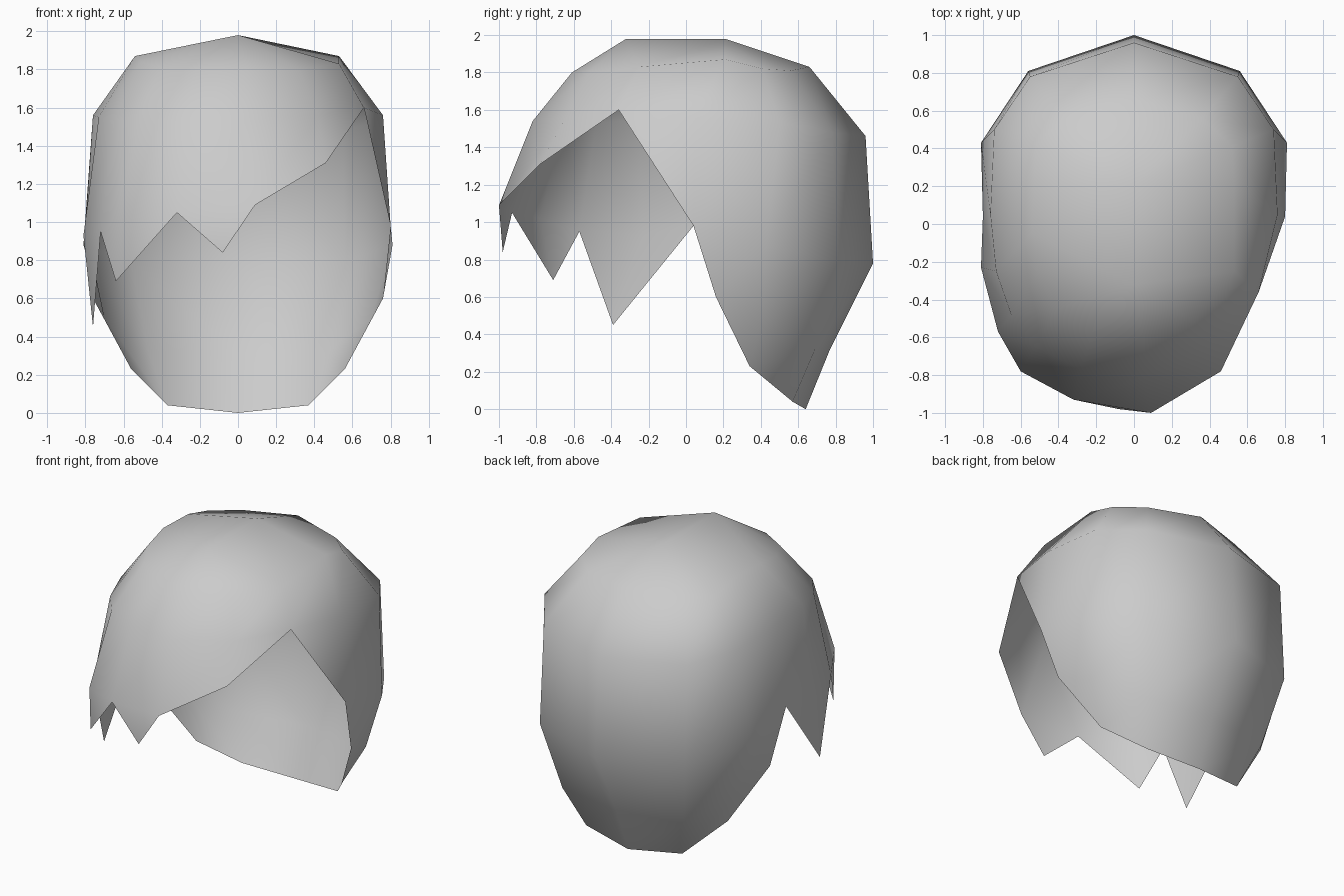
import bpy
import bmesh

cube = bpy.data.objects.get("Cube")
if cube:
    bpy.data.objects.remove(cube, do_unlink=True)

# One plain grey colour
grey = bpy.data.materials.new("light_grey")
grey.use_nodes = True
colour = (0.6, 0.6, 0.6, 1.0)
grey.diffuse_color = colour
grey.node_tree.nodes["Principled BSDF"].inputs["Base Color"].default_value = colour


def mirrored(half):
    """Row across the back: +x side to the centre, then its mirror image."""
    return half + [(-x, y, z) for x, y, z in reversed(half[:-1])]


# Rows run from the +x temple round the back, then along the fringe to the +x brow
parting_back, parting_front = (0, .21, 1.98), (0, -.32, 1.98)
top = [parting_back] * 7 + [parting_front] * 7

crown = mirrored([(.53, .21, 1.87), (.52, .41, 1.82), (.36, .56, 1.81), (0, .66, 1.83)]) + [
    (-.54, -.05, 1.87), (-.51, -.26, 1.84), (-.41, -.45, 1.81), (-.22, -.57, 1.80),
    (.05, -.61, 1.80), (.32, -.52, 1.80), (.53, -.25, 1.83)]

brow_peak = (.66, -.36, 1.60)
upper = mirrored([(.76, .05, 1.56), (.74, .50, 1.53), (.55, .78, 1.48), (0, .96, 1.46)]) + [
    (-.73, -.25, 1.55), (-.65, -.48, 1.53), (-.52, -.65, 1.53), (-.28, -.77, 1.54),
    (.05, -.82, 1.54), (.42, -.64, 1.56), brow_peak]

middle = mirrored([(.80, .04, .98), (.81, .43, .88), (.56, .81, .79), (0, 1, .78)]) + [
    (-.81, -.23, .93), (-.72, -.57, .95), (-.60, -.78, 1.02), (-.32, -.93, 1.05),
    (.09, -1, 1.09), (.46, -.78, 1.31), brow_peak]

# Nape rows cover the back only
nape_side = (.76, .16, .60)
lower = mirrored([nape_side, (.70, .41, .50), (.47, .69, .32), (0, .77, .32)])
nape = mirrored([nape_side, (.56, .34, .23), (.37, .57, .04), (0, .64, 0)])

bm = bmesh.new()
verts = {}


def add_face(points):
    """Face through the points, sharing vertices and skipping repeats."""
    points = list(dict.fromkeys(points))
    if len(points) < 3:
        return
    for p in points:
        if p not in verts:
            verts[p] = bm.verts.new(p)
    bm.faces.new([verts[p] for p in points])


def bridge(low, high, closed):
    n = len(low)
    for i in range(n if closed else n - 1):
        j = (i + 1) % n
        add_face([low[i], low[j], high[j], high[i]])


# Dome
bridge(crown, top, True)
bridge(upper, crown, True)
bridge(middle, upper, True)
# Back of the neck
bridge(lower, middle[:7], False)
bridge(nape, lower, False)
# Pointed locks of the fringe: tip, then first and last column it hangs from
for tip, first, last in [((-.76, -.39, .45), 6, 8),
                         ((-.64, -.71, .69), 8, 10),
                         ((-.08, -.98, .84), 10, 11)]:
    for i in range(first, last):
        add_face([tip, middle[i + 1], middle[i]])

mesh = bpy.data.meshes.new("hair_shell")
bm.to_mesh(mesh)
bm.free()
mesh.materials.append(grey)
for poly in mesh.polygons:
    poly.use_smooth = True
hair = bpy.data.objects.new("hair_shell", mesh)
bpy.context.collection.objects.link(hair)
